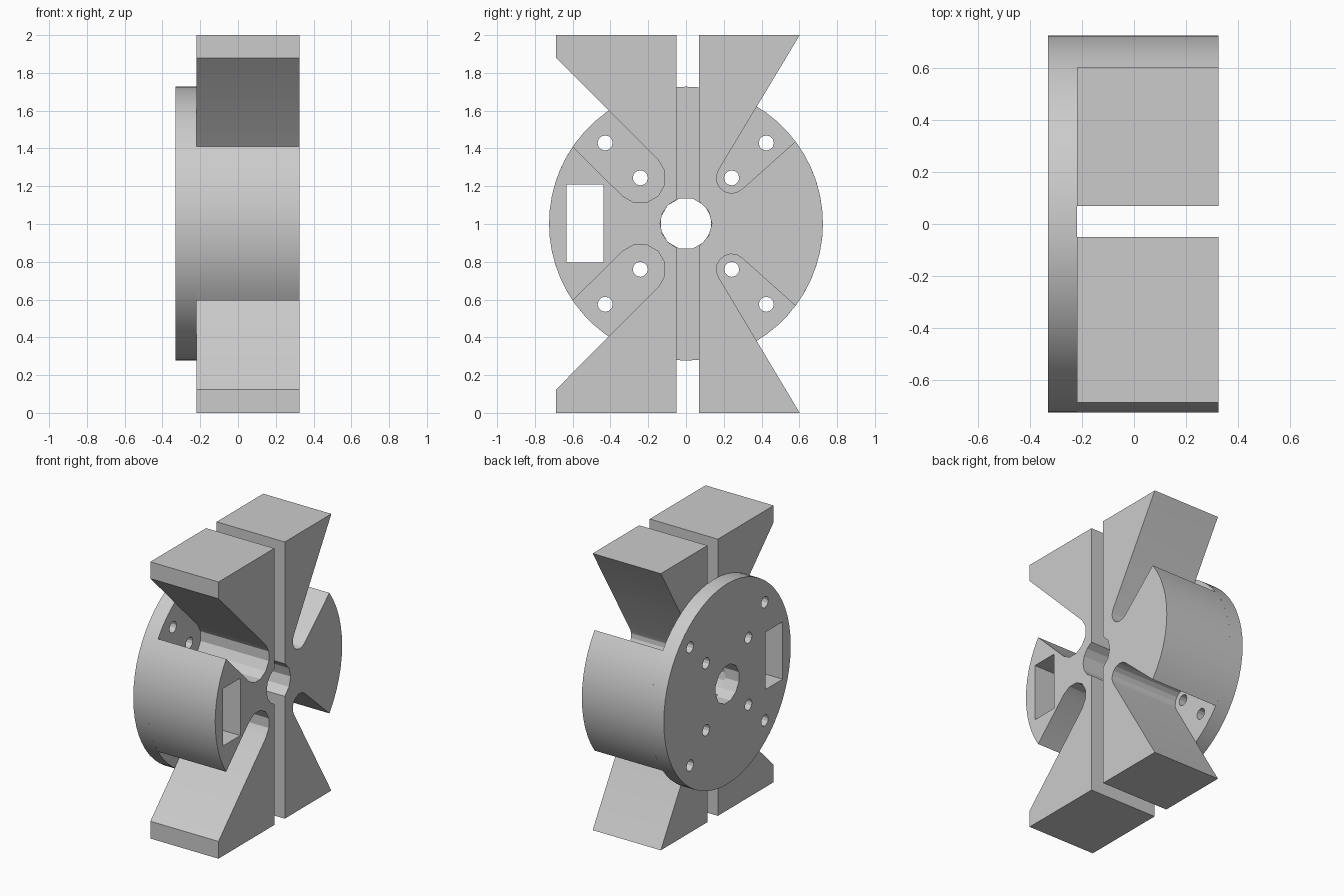
import bpy, bmesh, math
from mathutils import Vector

if "Cube" in bpy.data.objects:
    bpy.data.objects.remove(bpy.data.objects["Cube"])

ZC = 1.002          # height of the wheel axis
R_RIM = 0.725       # disc radius
R_BORE = 0.137      # centre bore radius
X_BACK, X_MID, X_FRONT = -0.33, -0.22, 0.325
SLOT = (-0.05, 0.07)  # vertical slot between the two halves

grey = bpy.data.materials.new("grey")
grey.diffuse_color = (0.6, 0.6, 0.6, 1)
grey.use_nodes = True
grey.node_tree.nodes["Principled BSDF"].inputs["Base Color"].default_value = grey.diffuse_color


def arc(cy, cz, r, a0, a1, n):
    """Points along an arc in the YZ plane, angles in degrees, ends included."""
    angles = [math.radians(a0 + (a1 - a0) * i / n) for i in range(n + 1)]
    return [(cy + r * math.cos(a), cz + r * math.sin(a)) for a in angles]


def circle(cy, cz, r, n, start=0):
    return arc(cy, cz, r, start, start + 360, n)[:-1]


def plate(name, loops, x0, x1):
    """Fill an outline with holes in the YZ plane and extrude it along X."""
    bm = bmesh.new()
    for pts in loops:
        vs = [bm.verts.new((x0, y, z + ZC)) for y, z in pts]
        for i, v in enumerate(vs):
            bm.edges.new((v, vs[(i + 1) % len(vs)]))
    bmesh.ops.triangle_fill(bm, use_beauty=True, use_dissolve=False,
                            edges=bm.edges[:], normal=(1, 0, 0))
    out = bmesh.ops.extrude_face_region(bm, geom=bm.faces[:],
                                        use_keep_orig=True)
    moved = [g for g in out["geom"] if isinstance(g, bmesh.types.BMVert)]
    bmesh.ops.translate(bm, verts=moved, vec=Vector((x1 - x0, 0, 0)))
    bmesh.ops.recalc_face_normals(bm, faces=bm.faces[:])
    me = bpy.data.meshes.new(name)
    bm.to_mesh(me)
    bm.free()
    me.materials.append(grey)
    ob = bpy.data.objects.new(name, me)
    bpy.context.collection.objects.link(ob)
    bpy.ops.object.select_all(action='DESELECT')
    ob.select_set(True)
    bpy.context.view_layer.objects.active = ob
    bpy.ops.object.shade_smooth_by_angle(angle=math.radians(20))


def mirrored(upper):
    """Close an upper half outline with its reflection below the axis."""
    return upper + [(y, -z) for y, z in reversed(upper)]


# rectangular window through disc and body
window = [(-0.633, -0.207), (-0.438, -0.207), (-0.438, 0.207), (-0.633, 0.207)]

# backing disc with bore, window and screw holes
holes = [circle(y, s * z, 0.04, 12)
         for y, z in ((-0.428, 0.427), (-0.242, 0.242),
                      (0.242, 0.242), (0.425, 0.427)) for s in (1, -1)]
plate("backing_disc",
      [circle(0, 0, R_RIM, 60), circle(0, 0, R_BORE, 12, 15), window] + holes,
      X_BACK, X_MID)

TOP = 2 - ZC

# left half: blunt wedges, wide rounded pockets, rim block
a = math.degrees(math.acos(SLOT[0] / R_BORE))
left = (arc(0, 0, R_BORE, 180, a, 3)
        + [(SLOT[0], TOP), (-0.687, TOP), (-0.687, 0.877)]
        + arc(-0.242, 0.242, 0.134, 45, -135, 6)
        + arc(0, 0, R_RIM, 145.8, 180, 6))
# the axis points are shared by both reflected halves
left_loop = left[1:] + [(y, -z) for y, z in reversed(left[1:-1])] + [left[0]]
plate("left_body", [left_loop, window], X_MID, X_FRONT)

# right half: pointed wedges, narrow rounded pockets, rim block
a = math.degrees(math.acos(SLOT[1] / R_BORE))
right = (arc(0, 0, R_BORE, 0, a, 2)
         + [(SLOT[1], TOP), (0.602, TOP)]
         + arc(0.242, 0.242, 0.081, 149, 311.7, 7)
         + arc(0, 0, R_RIM, 36.9, 0, 6))
right_loop = right[1:] + [(y, -z) for y, z in reversed(right[1:-1])] + [right[0]]
plate("right_body", [right_loop], X_MID, X_FRONT)

# rest the wedges exactly on the ground
for ob in bpy.data.objects:
    for v in ob.data.vertices:
        if v.co.z < 0.01:
            v.co.z = 0
